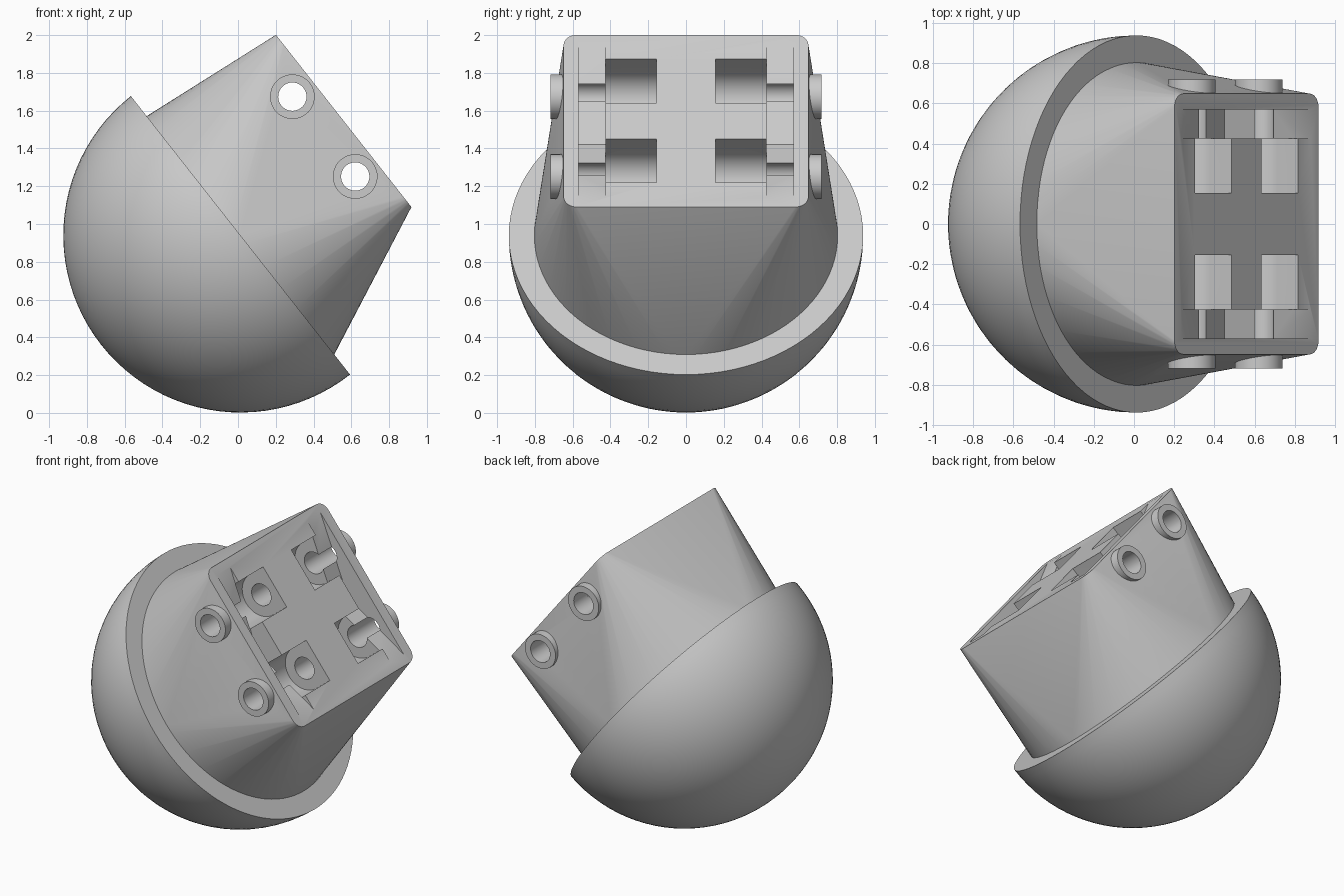
import bpy, bmesh, math
from mathutils import Matrix, Vector

if "Cube" in bpy.data.objects:
    bpy.data.objects.remove(bpy.data.objects["Cube"], do_unlink=True)

# Tilted frame: local z is the axis of the bowl, local x runs down the slope
FRAME = Matrix.Translation((0.013, 0, 0.94)) @ Matrix.Rotation(math.radians(51.8), 4, 'Y')
BOWL_R, NECK_R, TOP = 0.938, 0.803, 0.804
MID = -0.138                      # centre of the block face along local x
BORE_X = (MID - 0.269, MID + 0.269)
BORE_Z = 0.67

grey = bpy.data.materials.new("light grey")
grey.use_nodes = True
grey.diffuse_color = (0.6, 0.6, 0.6, 1)
grey.node_tree.nodes["Principled BSDF"].inputs["Base Color"].default_value = (0.6, 0.6, 0.6, 1)


def make(name, bm):
    bmesh.ops.recalc_face_normals(bm, faces=bm.faces)
    mesh = bpy.data.meshes.new(name)
    bm.to_mesh(mesh)
    bm.free()
    mesh.materials.append(grey)
    ob = bpy.data.objects.new(name, mesh)
    bpy.context.collection.objects.link(ob)
    ob.matrix_world = FRAME
    return ob


def prism(name, profile, y0, y1):
    """Extrude an (x, z) profile from y0 to y1."""
    bm = bmesh.new()
    face = bm.faces.new([bm.verts.new((x, y0, z)) for x, z in profile])
    ext = bmesh.ops.extrude_face_region(bm, geom=[face])
    moved = [v for v in ext["geom"] if isinstance(v, bmesh.types.BMVert)]
    bmesh.ops.translate(bm, verts=moved, vec=(0, y1 - y0, 0))
    return make(name, bm)


def arc(cx, cz, r, start, end, n):
    angles = [math.radians(start + (end - start) * i / n) for i in range(n + 1)]
    return [(cx + r * math.cos(a), cz + r * math.sin(a)) for a in angles]


def cut(ob, cutters):
    for c in cutters:
        c.hide_render = True
        mod = ob.modifiers.new("cut", 'BOOLEAN')
        mod.operation, mod.solver, mod.object = 'DIFFERENCE', 'EXACT', c
    bpy.context.view_layer.update()
    graph = bpy.context.evaluated_depsgraph_get()
    mesh = bpy.data.meshes.new_from_object(ob.evaluated_get(graph))
    ob.modifiers.clear()
    ob.data = mesh


# Half-sphere bowl with a flat rim
bm = bmesh.new()
bmesh.ops.create_uvsphere(bm, u_segments=96, v_segments=48, radius=BOWL_R)
bmesh.ops.delete(bm, geom=[v for v in bm.verts if v.co.z > 0.001], context='VERTS')
bmesh.ops.holes_fill(bm, edges=[e for e in bm.edges if e.is_boundary], sides=0)
bowl = make("bowl", bm)

# Neck block blending from a circle to a rounded rectangle
bm = bmesh.new()
for z in (-0.02, 0):
    for x, y in arc(0, 0, NECK_R, 0, 360, 96)[:-1]:
        bm.verts.new((x, y, z))
HX, HY, R = 0.58, 0.648, 0.07
for i, (sx, sy) in enumerate(((1, 1), (-1, 1), (-1, -1), (1, -1))):
    for x, y in arc(MID + sx * (HX - R), sy * (HY - R), R, 90 * i, 90 * i + 90, 8):
        bm.verts.new((x, y, TOP))
hull = bmesh.ops.convex_hull(bm, input=bm.verts)
bmesh.ops.delete(bm, geom=[v for v in bm.verts if not v.link_faces], context='VERTS')
bmesh.ops.dissolve_limit(bm, angle_limit=0.002, verts=bm.verts, edges=bm.edges)
block = make("neck_block", bm)

# Cutters: shallow V channels, round-bottomed pockets and through bores
cutters, bores = [], []
for side in (1, -1):
    vee = [(0.378, TOP), (0.378, 0.95), (-0.659, 0.95), (-0.659, TOP), (-0.107, 0.64)]
    cutters.append(prism("channel_cutter", vee, side * 0.425, side * 0.57))
    for x in BORE_X:
        pocket = [(x + 0.147, 0.95), (x - 0.147, 0.95)] + arc(x, BORE_Z, 0.147, 180, 360, 24)
        cutters.append(prism("pocket_cutter", pocket, side * 0.155, side * 0.426))
for x in BORE_X:
    bores.append(prism("bore_cutter", arc(x, BORE_Z, 0.075, 0, 360, 40)[:-1], -0.9, 0.9))
cut(block, cutters + bores)

# Collars around the bore ends
parts = [bowl, block]
for side, label in ((1, "back"), (-1, "front")):
    for x, level in zip(BORE_X, ("upper", "lower")):
        ring = arc(x, BORE_Z, 0.118, 0, 360, 48)[:-1]
        collar = prism(label + "_" + level + "_collar", ring, side * 0.6, side * 0.718)
        cut(collar, bores)
        parts.append(collar)

for c in cutters + bores:
    bpy.data.objects.remove(c, do_unlink=True)

# Smooth curved faces, keep hard edges
bpy.ops.object.select_all(action='DESELECT')
for ob in parts:
    ob.select_set(True)
bpy.context.view_layer.objects.active = block
bpy.ops.object.shade_smooth_by_angle(angle=math.radians(30))
